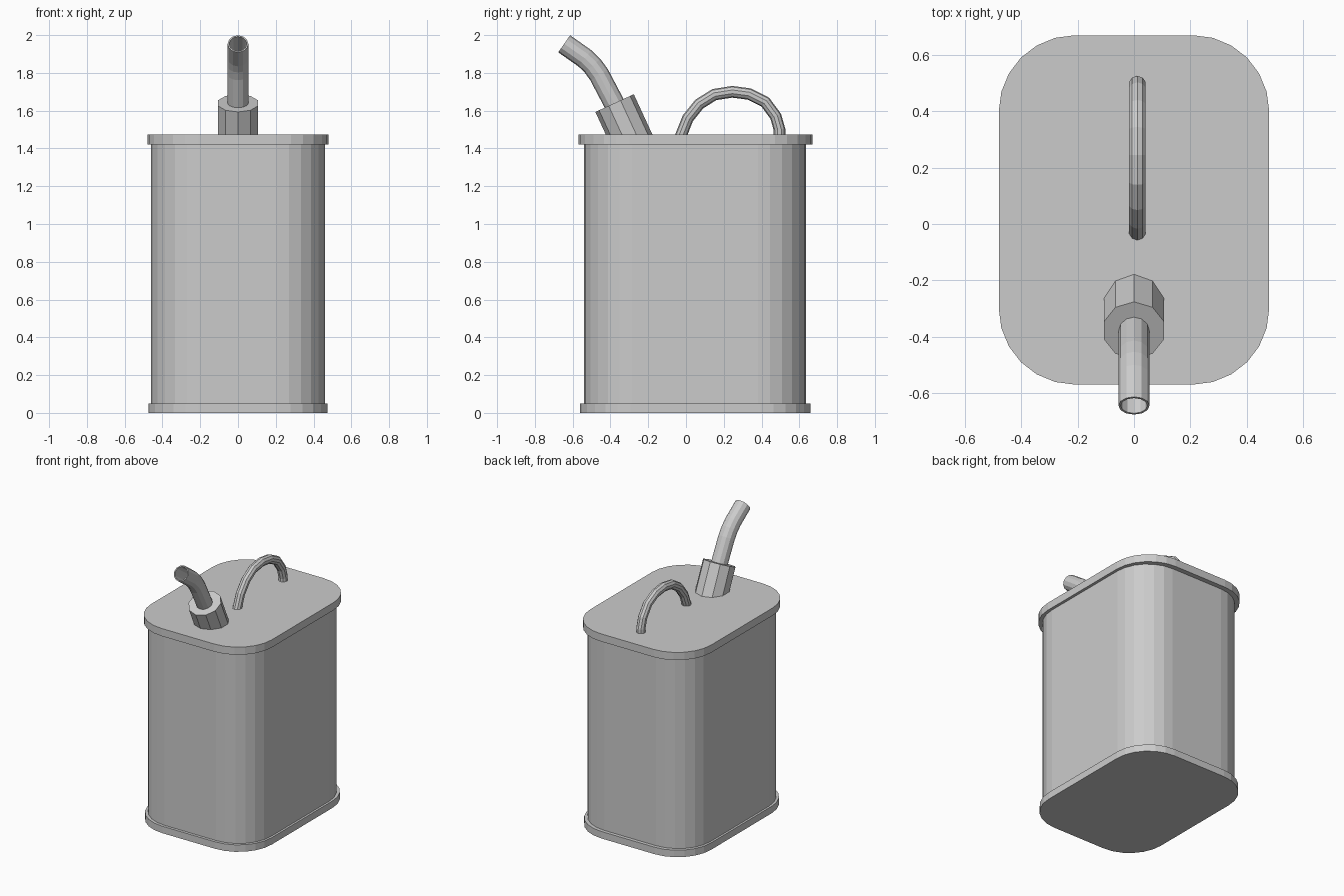
import bpy, bmesh
from math import pi, sin, cos
from mathutils import Vector

default = bpy.data.objects.get("Cube")
if default:
    bpy.data.objects.remove(default, do_unlink=True)

GREY = (0.6, 0.6, 0.6, 1)
metal = bpy.data.materials.new("grey_metal")
metal.use_nodes = True
metal.diffuse_color = GREY
metal.node_tree.nodes["Principled BSDF"].inputs["Base Color"].default_value = GREY


def finish(name, bm):
    bmesh.ops.recalc_face_normals(bm, faces=bm.faces)
    mesh = bpy.data.meshes.new(name)
    bm.to_mesh(mesh)
    bm.free()
    mesh.materials.append(metal)
    obj = bpy.data.objects.new(name, mesh)
    bpy.context.collection.objects.link(obj)
    return obj


def rounded_slab(name, half_x, y0, y1, z0, z1, radius, steps=6):
    """Upright prism with a rounded rectangle as its outline."""
    bm = bmesh.new()
    mid, half_y = (y0 + y1) / 2, (y1 - y0) / 2
    outline = []
    for corner, (sx, sy) in enumerate([(1, 1), (-1, 1), (-1, -1), (1, -1)]):
        for i in range(steps + 1):
            a = (corner + i / steps) * pi / 2
            outline.append(bm.verts.new((sx * (half_x - radius) + radius * cos(a),
                                         mid + sy * (half_y - radius) + radius * sin(a), z0)))
    face = bm.faces.new(outline)
    top = bmesh.ops.extrude_face_region(bm, geom=[face], use_keep_orig=True)["geom"]
    bmesh.ops.translate(bm, vec=(0, 0, z1 - z0),
                        verts=[v for v in top if isinstance(v, bmesh.types.BMVert)])
    return finish(name, bm)


def sweep(name, path, radius, sides=10, x=0, capped=True):
    """Round bar along a path of (y, z) points."""
    bm = bmesh.new()
    pts = [Vector((x, y, z)) for y, z in path]
    side = Vector((1, 0, 0))
    rings = []
    for i, p in enumerate(pts):
        steps = [(b - a).normalized() for a, b in zip(pts, pts[1:])][max(i - 1, 0):i + 1]
        tangent = sum(steps, Vector()).normalized()
        up = tangent.cross(side)
        rings.append([bm.verts.new(p + radius * (sin(a) * side + cos(a) * up))
                      for a in (2 * pi * k / sides for k in range(sides))])
    for r, s in zip(rings, rings[1:]):
        for k in range(sides):
            n = (k + 1) % sides
            bm.faces.new((r[k], r[n], s[n], s[k]))
    if capped:
        bm.faces.new(rings[0])
        bm.faces.new(rings[-1])
    return finish(name, bm)


# Can: base rim, body and lid
rounded_slab("base_rim", 0.475, -0.56, 0.66, 0, 0.05, 0.265)
rounded_slab("can_body", 0.46, -0.54, 0.635, 0.04, 1.43, 0.255)
rounded_slab("lid", 0.48, -0.57, 0.67, 1.42, 1.475, 0.27)

# Tilted collar that holds the spout
sweep("spout_collar", [(-0.265, 1.395), (-0.378, 1.64)], 0.112)

# Hollow bent spout
spout = sweep("spout", [(-0.36, 1.6), (-0.46, 1.79), (-0.495, 1.838), (-0.535, 1.877),
                        (-0.645, 1.954)], 0.055, sides=12, capped=False)
wall = spout.modifiers.new("wall", 'SOLIDIFY')
wall.thickness = 0.008
wall.offset = -1

# Arched carrying handle
sweep("handle", [(-0.03, 1.46), (0.01, 1.56), (0.07, 1.635), (0.15, 1.685), (0.245, 1.70),
                 (0.335, 1.688), (0.42, 1.645), (0.475, 1.57), (0.495, 1.5), (0.495, 1.46)],
      0.031, x=0.012)
